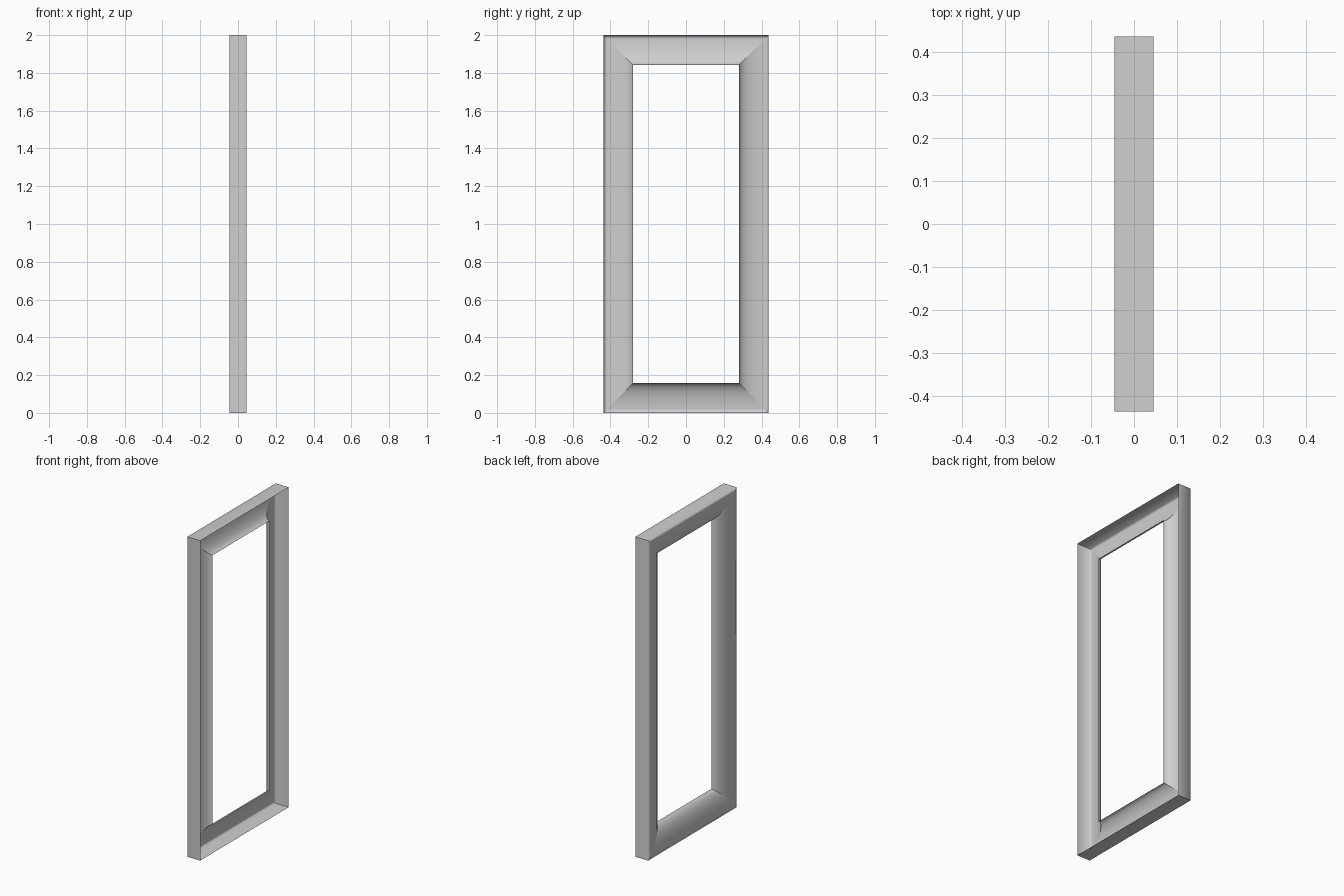
import bpy
import bmesh
import math

cube = bpy.data.objects.get("Cube")
if cube:
    bpy.data.objects.remove(cube)

HALF_W, HEIGHT, HALF_D = 0.437, 2.0, 0.045
RAIL, RISE, STEPS = 0.157, 0.066, 12

# Plain grey finish
grey = bpy.data.materials.new("plain_grey")
grey.use_nodes = True
colour = (0.62, 0.62, 0.62, 1)
grey.diffuse_color = colour
grey.node_tree.nodes["Principled BSDF"].inputs["Base Color"].default_value = colour

# Moulding section: flat outer wall, then a back that sweeps forward to the opening
# Each point is (inset from the outer edge, depth along x)
section = [(0, HALF_D)]
for i in range(STEPS + 1):
    a = math.pi / 2 * i / STEPS
    section.append((RAIL * math.sin(a), -HALF_D + RISE * (1 - math.cos(a))))

# Sweep the section around the rectangle with mitred corners
bm = bmesh.new()
rings = []
for sy, sz in ((-1, -1), (1, -1), (1, 1), (-1, 1)):
    rings.append([bm.verts.new((x, sy * (HALF_W - w),
                                HEIGHT / 2 + sz * (HEIGHT / 2 - w)))
                  for w, x in section])

for k, ring in enumerate(rings):
    nxt = rings[(k + 1) % len(rings)]
    for j in range(len(section) - 1):
        face = bm.faces.new((ring[j], ring[j + 1], nxt[j + 1], nxt[j]))
        face.smooth = True

# Outer walls must face away from the opening
bm.normal_update()
first = bm.faces[:][0]
if first.normal.z > 0:
    bmesh.ops.reverse_faces(bm, faces=bm.faces[:])

# Keep the mitres crisp
for ring in rings:
    for a, b in zip(ring, ring[1:]):
        bm.edges.get((a, b)).smooth = False

mesh = bpy.data.meshes.new("moulded_frame")
bm.to_mesh(mesh)
bm.free()
mesh.materials.append(grey)
frame = bpy.data.objects.new("moulded_frame", mesh)
bpy.context.collection.objects.link(frame)
